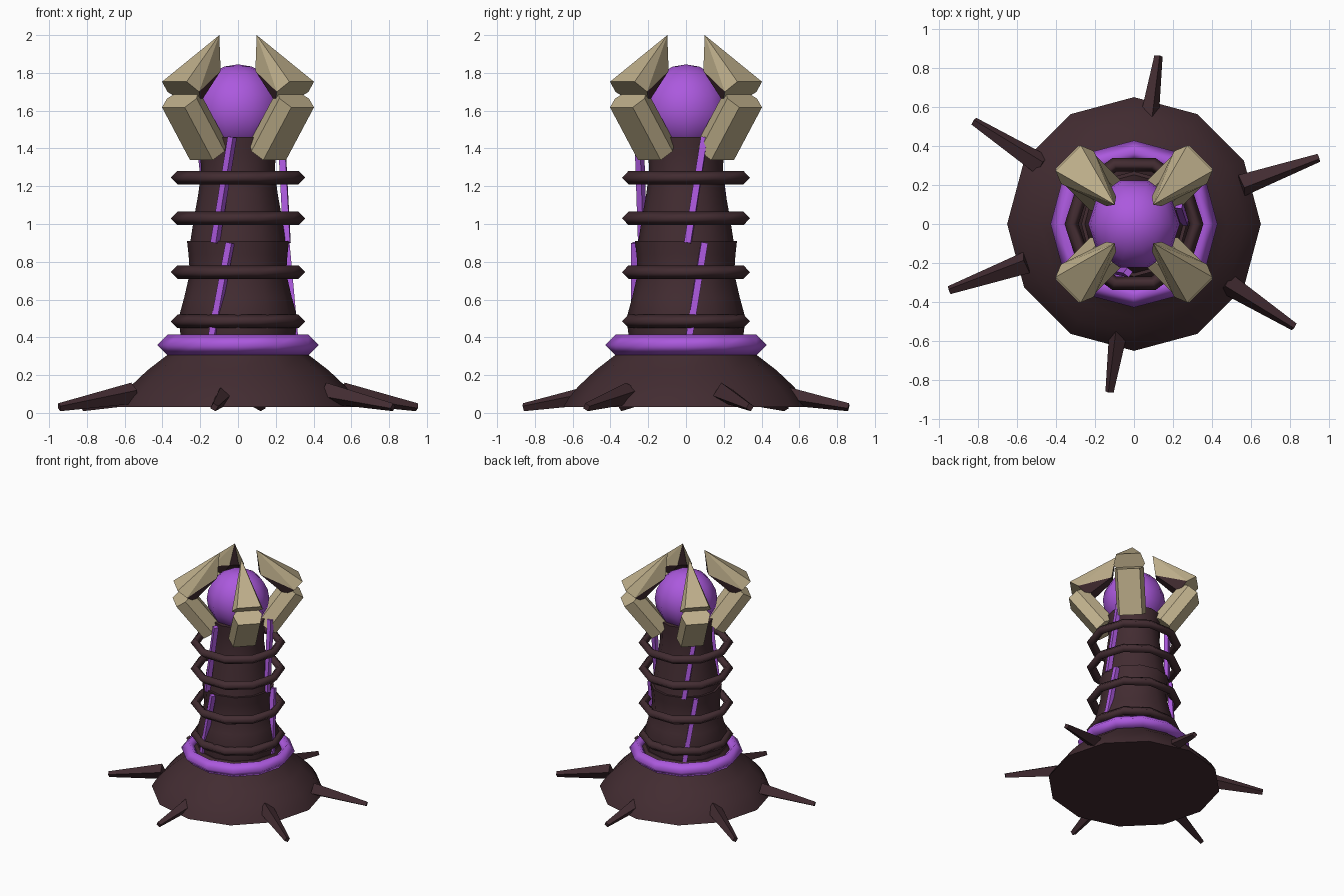
import bpy, bmesh, math
from mathutils import Vector, Matrix

if "Cube" in bpy.data.objects:
    bpy.data.objects.remove(bpy.data.objects["Cube"])


def material(name, rgb):
    m = bpy.data.materials.new(name)
    m.diffuse_color = (*rgb, 1)
    m.use_nodes = True
    m.node_tree.nodes["Principled BSDF"].inputs["Base Color"].default_value = m.diffuse_color
    return m


DARK = material("dark brown", (0.055, 0.025, 0.031))
PURPLE = material("purple", (0.41, 0.10, 0.73))
BONE = material("bone tan", (0.52, 0.43, 0.26))


def finish(bm, name, mats, smooth=None):
    bmesh.ops.recalc_face_normals(bm, faces=bm.faces)
    me = bpy.data.meshes.new(name)
    bm.to_mesh(me)
    bm.free()
    ob = bpy.data.objects.new(name, me)
    bpy.context.collection.objects.link(ob)
    for m in mats:
        me.materials.append(m)
    if smooth:
        bpy.ops.object.select_all(action='DESELECT')
        ob.select_set(True)
        bpy.context.view_layer.objects.active = ob
        bpy.ops.object.shade_smooth_by_angle(angle=math.radians(smooth))
    return ob


def lathe(name, profile, sides, mat, closed=False, smooth=50):
    """Revolve (radius, z) points; closed makes a ring, otherwise ends are capped."""
    bm = bmesh.new()
    rings = [[bm.verts.new((r * math.cos(2 * math.pi * i / sides),
                            r * math.sin(2 * math.pi * i / sides), z))
              for i in range(sides)] for r, z in profile]
    pairs = list(zip(rings, rings[1:]))
    if closed:
        pairs.append((rings[-1], rings[0]))
    else:
        bm.faces.new(rings[0])
        bm.faces.new(rings[-1])
    for a, b in pairs:
        for i in range(sides):
            j = (i + 1) % sides
            bm.faces.new((a[i], a[j], b[j], b[i]))
    return finish(bm, name, [mat], smooth)


def ring(name, radius, z, thick, sides, mat):
    lathe(name, [(radius + thick, z), (radius, z + thick), (radius - thick, z),
                 (radius, z - thick)], sides, mat, closed=True, smooth=95)


def polar(r, deg, z):
    a = math.radians(deg)
    return Vector((r * math.cos(a), r * math.sin(a), z))


# Domed foot, column and rings
lathe("base", [(0.65, 0.03), (0.62, 0.08), (0.57, 0.14), (0.48, 0.225), (0.37, 0.31),
               (0.31, 0.40)], 12, DARK)
lathe("lower_column", [(0.30, 0.38), (0.315, 0.50), (0.285, 0.61), (0.255, 0.74),
                       (0.262, 0.84), (0.27, 0.91)], 12, DARK)
lathe("upper_column", [(0.255, 0.89), (0.235, 1.02), (0.21, 1.16), (0.195, 1.28),
                       (0.20, 1.38), (0.207, 1.46)], 12, DARK)
ring("glow_collar", 0.372, 0.36, 0.056, 12, PURPLE)
for k, z in enumerate((0.485, 0.745, 1.03, 1.245)):
    ring(f"column_ring_{k + 1}", 0.32, z, 0.036, 10, DARK)

# Glowing orb
bm = bmesh.new()
bmesh.ops.create_uvsphere(bm, u_segments=10, v_segments=10, radius=0.235,
                          matrix=Matrix.Translation((0, 0, 1.61)) @ Matrix.Rotation(math.pi / 2, 4, 'Z'))
finish(bm, "orb", [PURPLE], 60)


def bar(name, a, b, ra, rb, mat, spin=0.0):
    """Four-sided tapered bar from a to b."""
    bm = bmesh.new()
    d = b - a
    rot = d.to_track_quat('Z', 'Y').to_matrix().to_4x4()
    mat4 = Matrix.Translation((a + b) / 2) @ rot @ Matrix.Rotation(spin, 4, 'Z')
    bmesh.ops.create_cone(bm, cap_ends=True, segments=4, radius1=ra, radius2=rb,
                          depth=d.length, matrix=mat4)
    finish(bm, name, [mat])


# Slanted glowing strips, three around each half of the column
for k in range(3):
    a = 120 * k
    bar(f"lower_strip_{k + 1}", polar(0.30, a + 3, 0.40), polar(0.272, a + 21, 0.90),
        0.025, 0.025, PURPLE, math.radians(20))
    bar(f"upper_strip_{k + 1}", polar(0.26, a + 2, 0.90), polar(0.25, a + 23, 1.46),
        0.025, 0.025, PURPLE, math.radians(20))

# Ground spikes, in opposite pairs
for k, (ang, reach) in enumerate(((81.7, 0.87), (19.7, 1.005), (-32.7, 0.975))):
    for half in (0, 180):
        bar(f"spike_{k + 1}_{'b' if half else 'a'}", polar(reach - 0.42, ang + half, 0.105),
            polar(reach, ang + half, 0.03), 0.058, 0.022, DARK, math.radians(15))

# Claw cross-section as (outward, sideways) offsets
SECTION = [(0.08, 0.085), (0.0, 0.11), (-0.08, 0.06),
           (-0.08, -0.06), (0.0, -0.11), (0.08, -0.085)]


def section_points(r, z, out, scale=1.0):
    return [Vector((r + out[0] * n * scale, t * scale, z + out[1] * n * scale))
            for n, t in SECTION]


def hull(name, points, angle, dark_inside=False):
    bm = bmesh.new()
    vs = [bm.verts.new(p) for p in points]
    res = bmesh.ops.convex_hull(bm, input=vs)
    loose = [v for v in bm.verts if not v.link_faces]
    bmesh.ops.delete(bm, geom=loose, context='VERTS')
    bmesh.ops.dissolve_limit(bm, angle_limit=0.02, verts=bm.verts, edges=bm.edges)
    bmesh.ops.recalc_face_normals(bm, faces=bm.faces)
    if dark_inside:
        for f in bm.faces:
            f.material_index = int(f.normal.x < -0.35)
    bm.transform(Matrix.Rotation(math.radians(angle), 4, 'Z'))
    finish(bm, name, [BONE, DARK])


# Four claws: a stubby lower joint and a pointed upper talon with a dark inner side
for k in range(4):
    ang = 45 + 90 * k
    hull(f"claw_joint_{k + 1}", section_points(0.21, 1.385, (0.8, -0.59))
         + section_points(0.42, 1.665, (0.8, -0.59)), ang)
    talon = section_points(0.41, 1.70, (0.77, 0.62), 1.08)
    talon += [Vector((0.14, 0, 2.0)), Vector((0.165, 0.035, 1.81)), Vector((0.165, -0.035, 1.81))]
    hull(f"claw_talon_{k + 1}", talon, ang, True)
